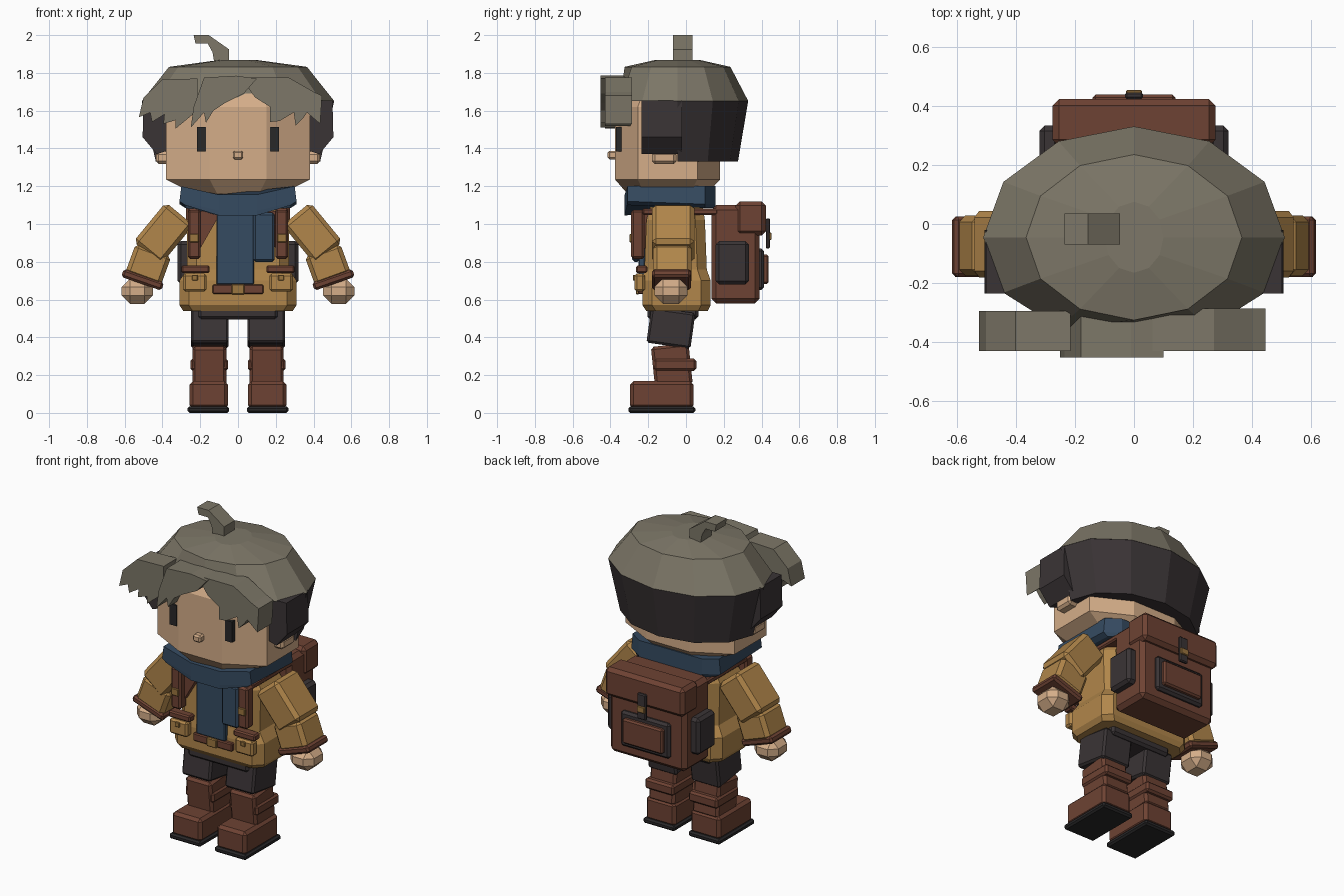
import bpy, bmesh
from math import radians, cos, sin, pi
from mathutils import Matrix, Euler, Vector

if "Cube" in bpy.data.objects:
    bpy.data.objects.remove(bpy.data.objects["Cube"])


def material(name, r, g, b):
    m = bpy.data.materials.new(name)
    m.use_nodes = True
    m.diffuse_color = (r, g, b, 1)
    m.node_tree.nodes["Principled BSDF"].inputs["Base Color"].default_value = (r, g, b, 1)
    return m


HAIR = material("ash hair", .205, .185, .138)
DARK = material("charcoal", .042, .034, .036)
SKIN = material("skin", .66, .42, .25)
COAT = material("ochre coat", .44, .24, .07)
BLUE = material("blue scarf", .036, .07, .12)
LEATHER = material("brown leather", .155, .055, .033)
BLACK = material("black", .022, .021, .022)
BRASS = material("brass", .33, .18, .05)


def finish(name, bm, *mats):
    bmesh.ops.recalc_face_normals(bm, faces=bm.faces)
    me = bpy.data.meshes.new(name)
    bm.to_mesh(me)
    bm.free()
    for m in mats:
        me.materials.append(m)
    ob = bpy.data.objects.new(name, me)
    bpy.context.collection.objects.link(ob)
    return ob


def box(name, centre, size, mat, bevel=.015, rot=(0, 0, 0)):
    """Chamfered box, rotated in degrees about its centre."""
    bm = bmesh.new()
    bmesh.ops.create_cube(bm, size=1, matrix=Matrix.Diagonal((*size, 1)))
    if bevel:
        bmesh.ops.bevel(bm, geom=bm.edges[:], offset=bevel, segments=1, affect='EDGES')
    turn = Euler([radians(a) for a in rot]).to_matrix().to_4x4()
    bm.transform(Matrix.Translation(Vector(centre)) @ turn)
    return finish(name, bm, mat)


def loft(name, rings, *mats):
    """Closed skin through matching rings of points."""
    bm = bmesh.new()
    loops = [[bm.verts.new(p) for p in r] for r in rings]
    n = len(loops[0])
    for a, b in zip(loops, loops[1:]):
        for i in range(n):
            j = (i + 1) % n
            bm.faces.new((a[i], a[j], b[j], b[i]))
    bm.faces.new(loops[0])
    bm.faces.new(loops[-1])
    return finish(name, bm, *mats)


def plate(name, points, y0, y1, mat):
    """Front outline extruded in depth."""
    return loft(name, [[(x, y, z) for x, z in points] for y in (y0, y1)], mat)


def octagon(w, y0, y1, z, cut_x, cut_y):
    half = [(w - cut_x, y0), (w, y0 + cut_y), (w, y1 - cut_y), (w - cut_x, y1)]
    return [(x, y, z) for x, y in half] + [(-x, y, z) for x, y in reversed(half)]


# Head and face
loft("head", [octagon(.23, -.31, .11, 1.16, .12, .09),
              octagon(.38, -.375, .18, 1.235, .23, .12),
              octagon(.38, -.375, .18, 1.62, .23, .12),
              octagon(.33, -.32, .15, 1.72, .2, .1)], SKIN)
box("nose", (0, -.385, 1.365), (.055, .06, .045), SKIN, .01)


# Hair cap
def cap_ring(rx, ry, z, steps=12, arc=2 * pi):
    return [(rx * cos(arc * i / 12), max(-.045 + ry * sin(arc * i / 12), -.35), z)
            for i in range(steps)]


cap = loft("hair_cap", [cap_ring(.51, .375, 1.65), cap_ring(.365, .28, 1.832),
                        cap_ring(.1, .12, 1.868)], HAIR, DARK)
for f in cap.data.polygons:
    f.material_index = int(f.normal.z < -.5)
loft("hair_back", [cap_ring(.435, .32, 1.33, 7), cap_ring(.509, .374, 1.65, 7)], DARK)

# Fringe and top tuft
plate("fringe_right", [(-.5, 1.67), (-.525, 1.565), (-.465, 1.59), (-.455, 1.54),
                       (-.39, 1.58), (-.395, 1.53), (-.33, 1.55), (-.33, 1.505),
                       (-.215, 1.6), (-.215, 1.77), (-.4, 1.765)], -.43, -.295, HAIR)
plate("fringe_middle", [(-.235, 1.62), (-.25, 1.51), (-.18, 1.59), (-.17, 1.535),
                        (-.13, 1.6), (-.07, 1.64), (.03, 1.69), (.1, 1.77),
                        (-.01, 1.785), (-.18, 1.775)], -.452, -.31, HAIR)
plate("fringe_left", [(.015, 1.775), (.09, 1.67), (.17, 1.62), (.17, 1.54), (.22, 1.545),
                      (.295, 1.59), (.305, 1.52), (.345, 1.56), (.365, 1.59),
                      (.435, 1.53), (.445, 1.68), (.4, 1.7), (.27, 1.775)],
      -.43, -.285, HAIR)
plate("hair_tuft", [(-.235, 2), (-.155, 2), (-.048, 1.925), (-.048, 1.85), (-.125, 1.85),
                    (-.135, 1.91), (-.16, 1.955), (-.225, 1.955)], -.07, .035, HAIR)

# Torso, hips and scarf
loft("coat", [octagon(.29, -.21, .115, .54, .05, .05),
              octagon(.31, -.23, .13, .57, .05, .05),
              octagon(.31, -.23, .13, .7, .05, .05),
              octagon(.27, -.22, .11, .76, .05, .05),
              octagon(.27, -.21, .1, 1.02, .05, .05),
              octagon(.23, -.19, .09, 1.09, .05, .05)], COAT)
box("hips", (0, -.07, .54), (.42, .27, .09), DARK)


def scarf_ring(centre, corner, back, grow=0):
    half = [(.1, -.325, centre), (.3 + grow, -.31, corner),
            (.3 + grow, .1, back), (.22, .155, back)]
    return half + [(-x, y, z) for x, y, z in reversed(half)]


loft("scarf", [scarf_ring(1.045, 1.1, 1.085, -.02), scarf_ring(1.07, 1.12, 1.105, .01),
               scarf_ring(1.155, 1.2, 1.2)], BLUE)
box("scarf_tail_long", (-.015, -.235, .87), (.2, .035, .38), BLUE, .006)
box("scarf_tail_short", (.137, -.265, .93), (.113, .04, .26), BLUE, .012)

# Belt
box("belt", (0, -.24, .655), (.27, .03, .05), LEATHER, .006)
box("belt_buckle", (0, -.256, .655), (.07, .02, .055), BRASS, .005)

# Mirrored parts
for side, s in (("left", 1), ("right", -1)):
    def pair(name, centre, size, mat, bevel=.015, rot=(0, 0, 0)):
        x, y, z = centre
        box(f"{name}_{side}", (s * x, y, z), size, mat, bevel,
            (rot[0], s * rot[1], s * rot[2]))

    # Face sides
    pair("eye", (.193, -.35, 1.448), (.047, .04, .13), BLACK, 0)
    pair("ear", (.39, -.115, 1.35), (.09, .13, .065), SKIN, .015)
    plate(f"side_lock_{side}", [(s * x, z) for x, z in
          [(.37, 1.655), (.5, 1.655), (.505, 1.46), (.43, 1.37), (.37, 1.39)]],
          -.235, -.02, DARK)

    # Arms
    pair("upper_arm", (.395, -.068, .95), (.19, .225, .27), COAT, .022, (0, -39.5, 0))
    pair("forearm", (.475, -.073, .785), (.2, .205, .17), COAT, .022, (0, -20, 0))
    pair("cuff", (.505, -.077, .705), (.225, .205, .045), LEATHER, .012, (0, -19, 0))
    pair("hand", (.533, -.08, .645), (.165, .175, .135), SKIN, .045)

    # Coat pockets and harness
    pair("pocket", (.228, -.245, .69), (.125, .055, .095), COAT, .012)
    pair("pocket_flap", (.225, -.235, .76), (.15, .06, .04), LEATHER, .008)
    pair("pocket_button", (.228, -.275, .715), (.03, .012, .03), BRASS, .003)
    plate(f"lapel_{side}", [(s * x, z) for x, z in [(.2, 1.07), (.085, 1.07), (.2, .87)]],
          -.25, -.19, LEATHER)
    pair("strap", (.232, -.255, .945), (.068, .07, .26), LEATHER, .012)
    pair("strap_over_shoulder", (.232, -.03, 1.065), (.068, .4, .035), LEATHER, .008)
    pair("strap_buckle", (.232, -.292, .925), (.05, .015, .045), BRASS, .004)

    # Legs and boots
    pair("trouser_leg", (.15, -.08, .45), (.2, .235, .19), DARK, .012, (-8, 0, 0))
    pair("boot_shaft", (.152, -.075, .25), (.18, .2, .22), LEATHER, .015, (6, 0, 0))
    pair("boot_band", (.152, -.058, .255), (.2, .225, .065), LEATHER, .012)
    pair("boot_foot", (.155, -.128, .095), (.205, .335, .145), LEATHER, .018)
    pair("boot_sole", (.157, -.128, .017), (.22, .355, .034), BLACK, .01)

    # Backpack side pouches
    pair("side_pouch", (.285, .245, .795), (.07, .175, .23), DARK, .018)

# Backpack
box("backpack", (0, .262, .84), (.53, .255, .52), LEATHER, .025)
box("backpack_flap", (0, .343, 1.03), (.55, .16, .18), LEATHER, .022)
box("back_pocket_trim", (0, .393, .76), (.34, .04, .22), DARK, .014)
box("back_pocket", (0, .418, .76), (.28, .04, .155), LEATHER, .01)
box("closing_strap", (0, .434, .95), (.06, .022, .16), DARK, .006)
box("closing_buckle", (0, .443, .935), (.055, .02, .04), BRASS, .004)
